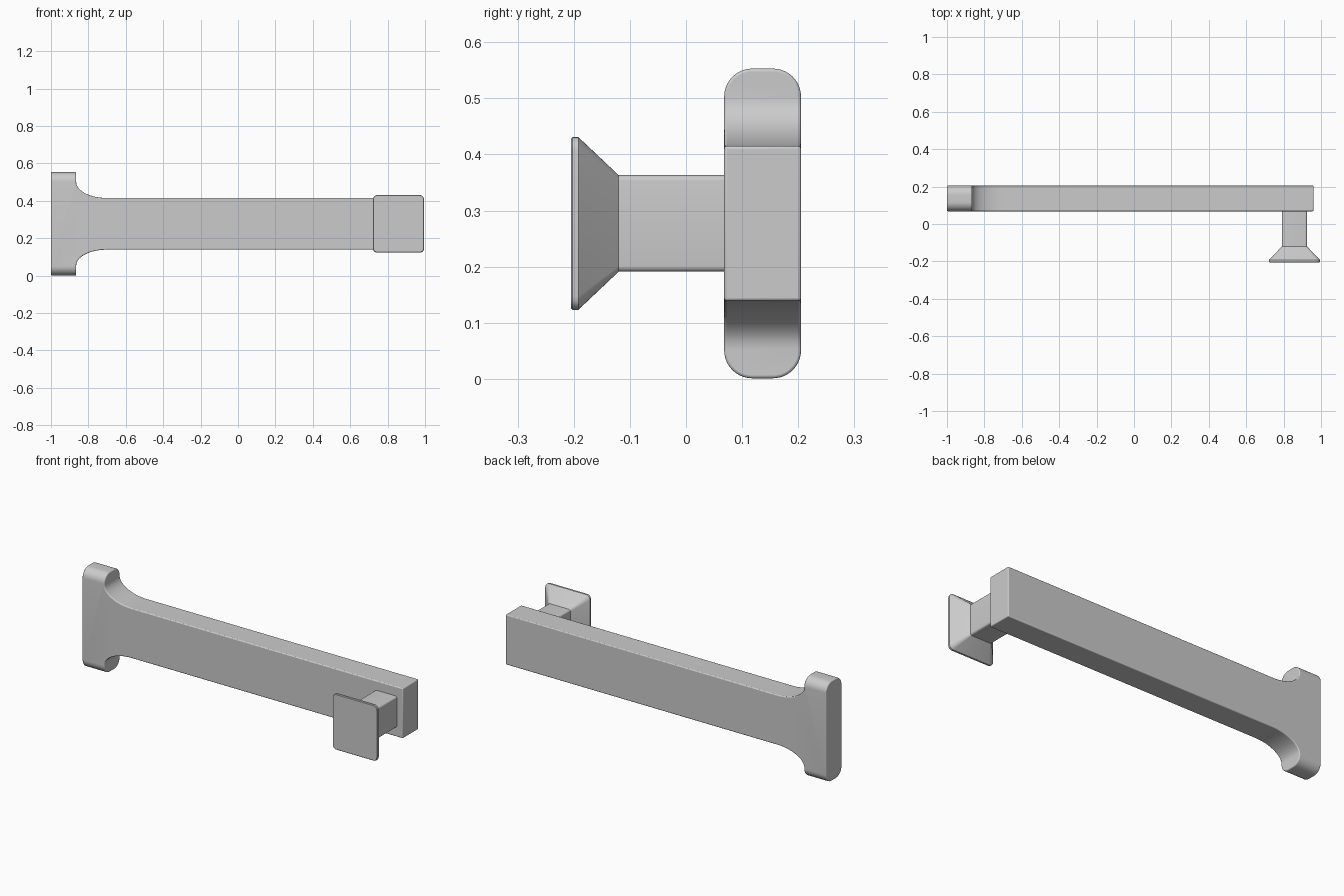
import bpy, bmesh, math

cube = bpy.data.objects.get("Cube")
if cube:
    bpy.data.objects.remove(cube, do_unlink=True)

GREY = (0.6, 0.6, 0.6, 1)
mat = bpy.data.materials.new("plain grey")
mat.use_nodes = True
mat.diffuse_color = GREY
mat.node_tree.nodes["Principled BSDF"].inputs["Base Color"].default_value = GREY

MID_Z = 0.277


def finish(name, bm, bevel):
    """Turn a bmesh into a softly edged, smooth shaded object."""
    bmesh.ops.recalc_face_normals(bm, faces=bm.faces)
    mesh = bpy.data.meshes.new(name)
    bm.to_mesh(mesh)
    bm.free()
    mesh.materials.append(mat)
    obj = bpy.data.objects.new(name, mesh)
    bpy.context.collection.objects.link(obj)
    if bevel:
        mod = obj.modifiers.new("soft edges", "BEVEL")
        mod.width = bevel
        mod.segments = 3
        mod.limit_method = "ANGLE"
        mod.angle_limit = math.radians(40)
    bpy.ops.object.select_all(action="DESELECT")
    obj.select_set(True)
    bpy.context.view_layer.objects.active = obj
    bpy.ops.object.shade_smooth_by_angle(angle=math.radians(35))
    return obj


# Arm and wall flange: one T-shaped outline, mirrored about its middle height
half_flange, half_arm = 0.276, 0.138
fillet_x, fillet_z = 0.165, 0.085
upper = [(-1, half_flange), (-0.865, half_flange)]
for i in range(13):
    a = math.pi / 2 * i / 12
    upper.append((-0.865 + fillet_x * (1 - math.cos(a)),
                  half_arm + fillet_z * (1 - math.sin(a))))
upper.append((0.96, half_arm))
outline = upper + [(x, -z) for x, z in reversed(upper)]

bm = bmesh.new()
face = bm.faces.new([bm.verts.new((x, 0.068, MID_Z + z)) for x, z in outline])
new = bmesh.ops.extrude_face_region(bm, geom=[face])["geom"]
bmesh.ops.translate(bm, vec=(0, 0.137, 0),
                    verts=[v for v in new if isinstance(v, bmesh.types.BMVert)])
# Round the flange ends across their thickness
ends = [e for e in bm.edges
        if all(abs(abs(v.co.z - MID_Z) - half_flange) < 1e-4 for v in e.verts)
        and abs(e.verts[0].co.x - e.verts[1].co.x) > 0.1]
bmesh.ops.bevel(bm, geom=ends, offset=0.05, segments=10, profile=0.5, affect="EDGES")
finish("arm_and_flange", bm, 0.005)


def rounded_ring(bm, y, hx, hz, r, steps=5):
    """Ring of vertices along a rounded rectangle facing the front."""
    ring = []
    for q, (sx, sz) in enumerate([(1, 1), (-1, 1), (-1, -1), (1, -1)]):
        for i in range(steps + 1):
            a = math.pi / 2 * (q + i / steps)
            ring.append(bm.verts.new((0.858 + sx * (hx - r) + r * math.cos(a), y,
                                      MID_Z + sz * (hz - r) + r * math.sin(a))))
    return ring


def loft(name, sections):
    bm = bmesh.new()
    rings = [rounded_ring(bm, *s) for s in sections]
    for a, b in zip(rings, rings[1:]):
        for i in range(len(a)):
            j = (i + 1) % len(a)
            bm.faces.new((a[i], a[j], b[j], b[i]))
    bm.faces.new(rings[0])
    bm.faces.new(rings[-1])
    return finish(name, bm, 0)


# Post standing off the front of the arm, and its flared head
loft("post", [(0.08, 0.067, 0.086, 0.01), (-0.12, 0.067, 0.086, 0.01)])
loft("flared_head", [(-0.12, 0.067, 0.086, 0.01), (-0.192, 0.137, 0.154, 0.024),
                     (-0.202, 0.137, 0.154, 0.024), (-0.205, 0.134, 0.151, 0.021)])
